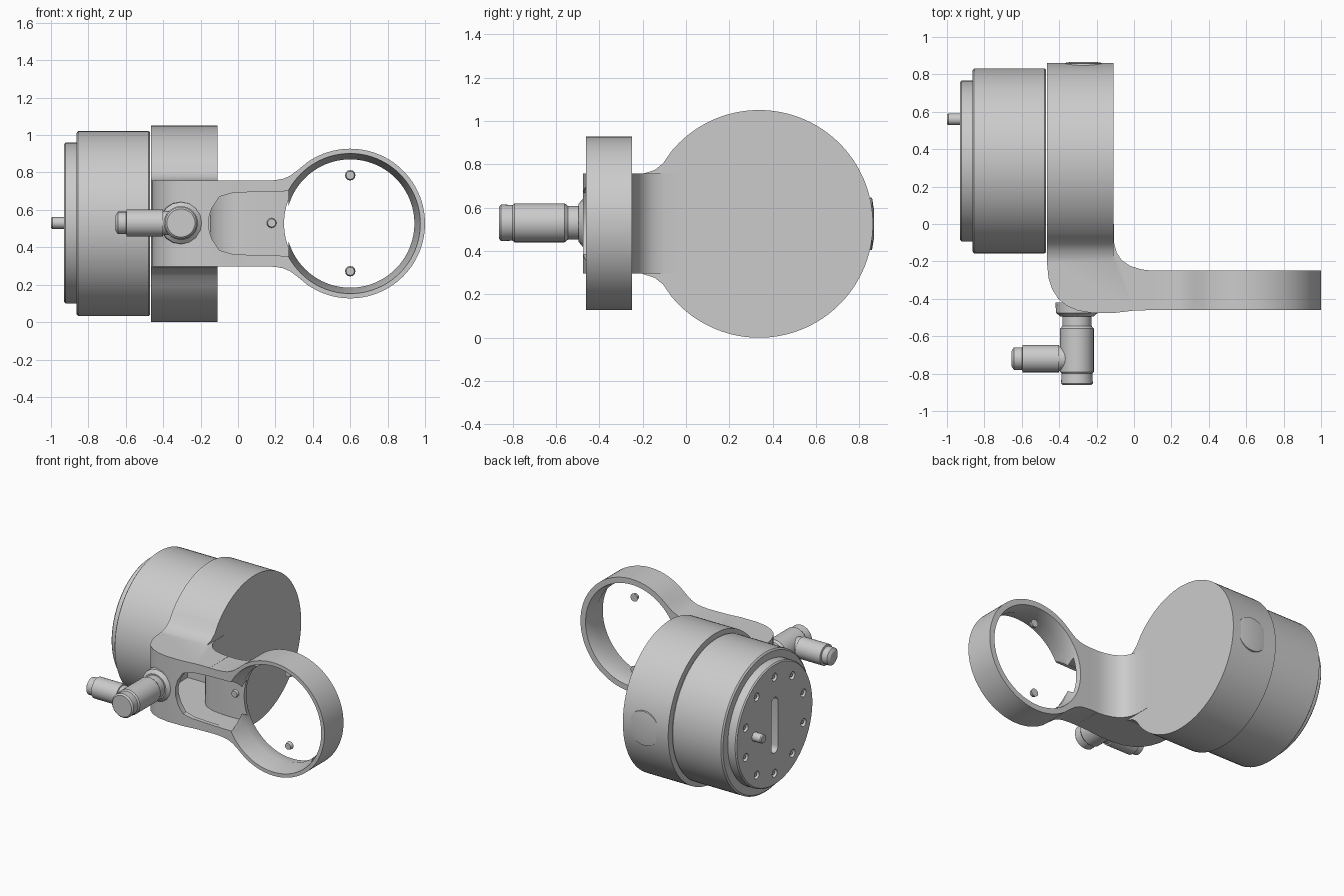
import bpy, bmesh, math

if "Cube" in bpy.data.objects:
    bpy.data.objects.remove(bpy.data.objects["Cube"])

CY, CZ = 0.337, 0.525          # axis of the drum
MAP = {'X': lambda u, v, t: (t, u, v),
       'Y': lambda u, v, t: (u, t, v),
       'Z': lambda u, v, t: (u, v, t)}


def finish(name, bm):
    bmesh.ops.recalc_face_normals(bm, faces=bm.faces)
    me = bpy.data.meshes.new(name)
    bm.to_mesh(me)
    bm.free()
    ob = bpy.data.objects.new(name, me)
    bpy.context.collection.objects.link(ob)
    return ob


def lathe(name, axis, c, prof, n=48):
    """Solid of revolution; prof is a list of (position along axis, radius)."""
    bm = bmesh.new()
    rings = []
    for t, r in prof:
        rings.append([bm.verts.new(MAP[axis](c[0] + r * math.cos(2 * math.pi * i / n),
                                             c[1] + r * math.sin(2 * math.pi * i / n), t))
                      for i in range(n)])
    for a, b in zip(rings, rings[1:]):
        for i in range(n):
            j = (i + 1) % n
            bm.faces.new((a[i], a[j], b[j], b[i]))
    bm.faces.new(rings[0])
    bm.faces.new(rings[-1])
    return finish(name, bm)


def prism(name, axis, pts, t0, t1):
    """Outline extruded along an axis."""
    bm = bmesh.new()
    a = [bm.verts.new(MAP[axis](u, v, t0)) for u, v in pts]
    b = [bm.verts.new(MAP[axis](u, v, t1)) for u, v in pts]
    bm.faces.new(a)
    bm.faces.new(b)
    for i in range(len(pts)):
        j = (i + 1) % len(pts)
        bm.faces.new((a[i], a[j], b[j], b[i]))
    return finish(name, bm)


def boolean(ob, other, op):
    m = ob.modifiers.new("bool", 'BOOLEAN')
    m.operation, m.solver, m.object = op, 'EXACT', other
    bpy.context.view_layer.objects.active = ob
    bpy.ops.object.modifier_apply(modifier=m.name)
    bpy.data.objects.remove(other, do_unlink=True)


def arc(cx, cy, r, a0, a1, n):
    return [(cx + r * math.cos(math.radians(a0 + (a1 - a0) * i / n)),
             cy + r * math.sin(math.radians(a0 + (a1 - a0) * i / n))) for i in range(n + 1)]


def mirrored(upper, c):
    """Points of the upper half followed by their mirror below v = c."""
    return upper + [(u, 2 * c - v) for u, v in reversed(upper)]


# Front cap: disc with a neck that flares out towards the arm
flare = [(-0.105, 0.805), (-0.145, 0.773), (-0.2, 0.756)]
bracket = prism("cap_and_arm", 'X', arc(CY, CZ, 0.525, -140.8, 140.8, 90)
                + mirrored(flare, CZ), -0.464, -0.109)

# Elbow: bent profile seen from the top
elbow = ([(-0.466, 0.0), (-0.466, -0.2), (-0.457, -0.29), (-0.437, -0.35), (-0.405, -0.4),
          (-0.36, -0.437), (-0.3, -0.463), (-0.22, -0.476), (-0.1, -0.475), (0.0, -0.463),
          (0.1, -0.46)] + arc(0.1, -0.06, 0.19, 270, 270, 1)[:1]
         + [(0.04, -0.243), (-0.02, -0.225), (-0.065, -0.195), (-0.092, -0.155),
            (-0.107, -0.1), (-0.107, 0.0)])
boolean(bracket, prism("elbow", 'Z', elbow, 0.297, 0.757), 'UNION')

# Arm plate widening into the ring
RX, RZ = 0.6, 0.527
neck = [(0.32, 0.813), (0.28, 0.783), (0.24, 0.766), (0.2, 0.759), (0.15, 0.756), (0.0, 0.756)]
boolean(bracket, prism("arm_plate", 'Y', arc(RX, RZ, 0.4, -125, 125, 72) + mirrored(neck, RZ),
                       -0.461, -0.248), 'UNION')

# Ring opening, inner cavity of the elbow, and the window in the front of the arm
boolean(bracket, lathe("ring_cut", 'Y', (RX, RZ),
                       [(-0.5, 0.378), (-0.455, 0.374), (-0.34, 0.343), (-0.25, 0.36), (-0.2, 0.375)],
                       96), 'DIFFERENCE')
cavity = [(-0.43, 0.05), (-0.15, 0.05), (-0.15, -0.12), (-0.125, -0.19), (-0.08, -0.24),
          (-0.01, -0.27), (0.08, -0.282), (0.2, -0.282), (0.2, -0.43), (-0.25, -0.44),
          (-0.36, -0.39), (-0.42, -0.28)]
boolean(bracket, prism("cavity_cut", 'Z', cavity, 0.352, 0.702), 'DIFFERENCE')
window = [(0.27, 0.7), (0.1, 0.697), (-0.03, 0.69), (-0.1, 0.67), (-0.14, 0.61), (-0.158, 0.55)]
boolean(bracket, prism("window_cut", 'Y', mirrored(window, RZ), -0.55, -0.283), 'DIFFERENCE')

# Drum housing behind the cap
lathe("drum_housing", 'X', (CY, CZ + 0.002),
      [(-0.864, 0.43), (-0.864, 0.483), (-0.855, 0.494), (-0.478, 0.494), (-0.47, 0.487)], 96)

# End plate with slot and screw holes
plate = lathe("end_plate", 'X', (CY, CZ + 0.005),
              [(-0.93, 0.422), (-0.922, 0.43), (-0.86, 0.43)], 96)
slot = arc(CY, CZ + 0.16, 0.037, 0, 180, 10) + arc(CY, CZ - 0.16, 0.037, 180, 360, 10)
boolean(plate, prism("slot_cut", 'X', slot, -1.0, -0.875), 'DIFFERENCE')
for k in range(10):
    a = math.radians(18 + 36 * k)
    c = (CY + 0.34 * math.cos(a), CZ + 0.34 * math.sin(a))
    boolean(plate, lathe("hole_cut", 'X', c, [(-1.0, 0.028), (-0.9, 0.028)], 12), 'DIFFERENCE')
    lathe(f"plate_screw_{k}", 'X', c, [(-0.922, 0.013), (-0.89, 0.017)], 10)
lathe("locating_pin", 'X', (0.56, 0.53), [(-1.0, 0.026), (-0.993, 0.031), (-0.87, 0.031)], 20)

# Slight boss at the far side of the cap
lathe("side_boss", 'Y', (-0.27, CZ), [(0.8, 0.13), (0.858, 0.12), (0.866, 0.07)], 32)

# Fitting on the front of the elbow
lathe("fitting_collar", 'Y', (-0.305, 0.53),
      [(-0.42, 0.115), (-0.475, 0.112), (-0.495, 0.088)], 16)
lathe("fitting_stem", 'Y', (-0.305, 0.53),
      [(-0.43, 0.078), (-0.545, 0.078), (-0.56, 0.09), (-0.79, 0.09), (-0.8, 0.082),
       (-0.852, 0.085), (-0.862, 0.075)], 32)
lathe("fitting_branch", 'X', (-0.72, 0.53),
      [(-0.3, 0.065), (-0.4, 0.065), (-0.402, 0.073), (-0.595, 0.073), (-0.598, 0.06),
       (-0.642, 0.06), (-0.655, 0.04)], 28)

# Small contact studs of the ring
for k, (x, z) in enumerate([(0.6, 0.785), (0.6, 0.272), (0.18, 0.53)]):
    lathe(f"ring_stud_{k}", 'Y', (x, z), [(-0.3, 0.022), (-0.275, 0.028)], 12)

# Smooth shading with sharp edges kept
for ob in bpy.context.scene.objects:
    ob.select_set(True)
bpy.context.view_layer.objects.active = bracket
bpy.ops.object.shade_smooth_by_angle(angle=math.radians(32))
